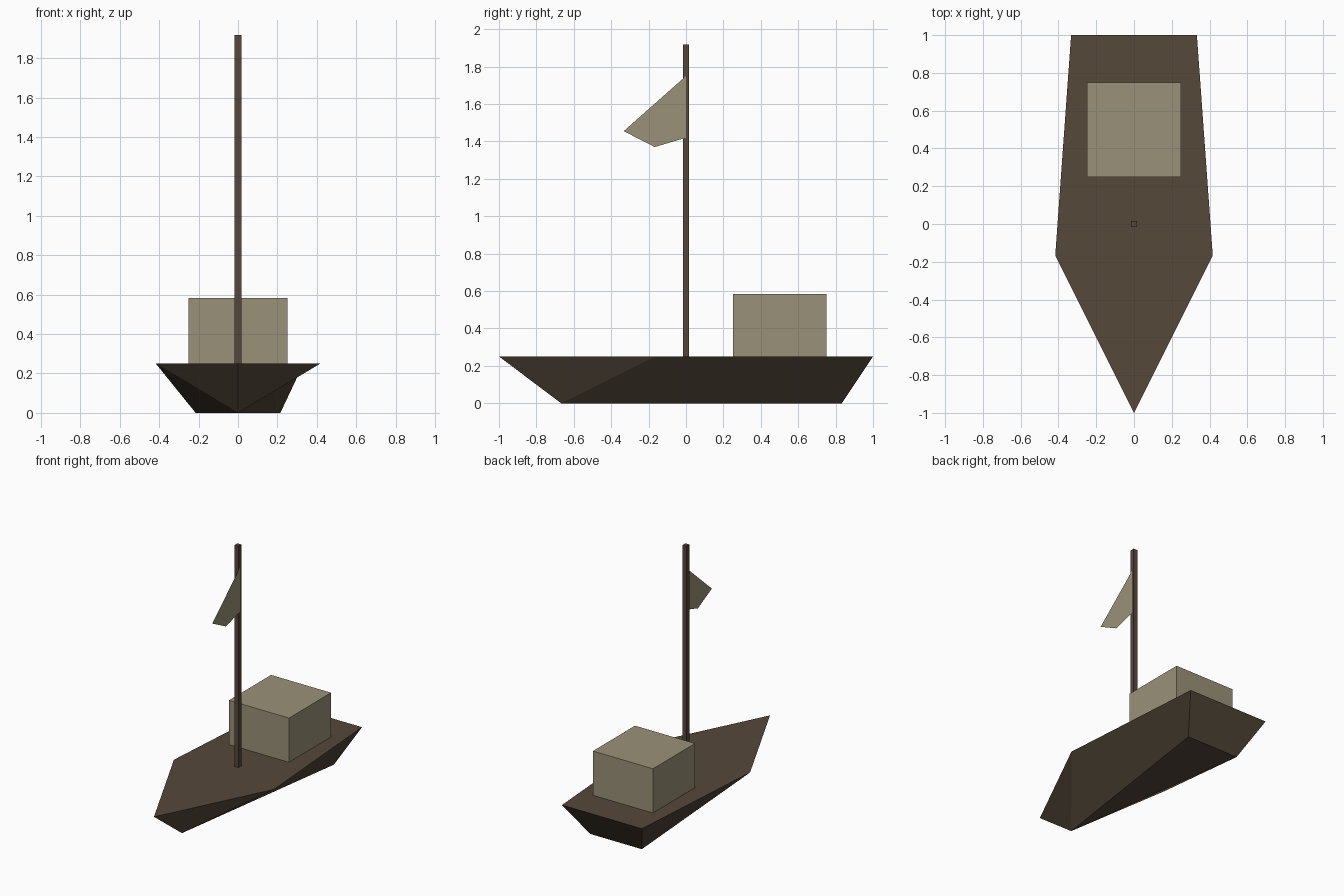
import bpy
import bmesh

cube = bpy.data.objects.get("Cube")
if cube:
    bpy.data.objects.remove(cube, do_unlink=True)


def make_material(name, rgb):
    mat = bpy.data.materials.new(name)
    mat.use_nodes = True
    color = (*rgb, 1)
    mat.diffuse_color = color
    bsdf = mat.node_tree.nodes["Principled BSDF"]
    bsdf.inputs["Base Color"].default_value = color
    bsdf.inputs["Roughness"].default_value = 0.9
    return mat


def make_object(name, verts, faces, mat):
    mesh = bpy.data.meshes.new(name)
    mesh.from_pydata(verts, [], faces)
    mesh.materials.append(mat)
    obj = bpy.data.objects.new(name, mesh)
    bpy.context.collection.objects.link(obj)
    return obj


def make_box(name, size, center, mat):
    obj = make_object(name, [], [], mat)
    bm = bmesh.new()
    bmesh.ops.create_cube(bm, size=1)
    bmesh.ops.scale(bm, vec=size, verts=bm.verts)
    bmesh.ops.translate(bm, vec=center, verts=bm.verts)
    bm.to_mesh(obj.data)
    bm.free()
    return obj


wood = make_material("dark brown wood", (0.09, 0.065, 0.042))
canvas = make_material("pale canvas", (0.323, 0.285, 0.188))

DECK = 0.25

# Hull: five-sided deck tapering to a three-sided keel
deck = [(0, -1), (0.417, -0.167), (0.333, 1), (-0.333, 1), (-0.417, -0.167)]
keel = [(0, -0.667), (0.215, 0.833), (-0.215, 0.833)]
make_object(
    "hull",
    [(x, y, DECK) for x, y in deck] + [(x, y, 0) for x, y in keel],
    [
        (0, 1, 2, 3, 4),   # deck
        (5, 7, 6),         # bottom
        (0, 5, 1),         # left bow
        (0, 4, 5),         # right bow
        (2, 1, 5, 6),      # left side
        (4, 3, 7, 5),      # right side
        (3, 2, 6, 7),      # stern
    ],
    wood,
)

# Cabin
make_box("cabin", (0.5, 0.5, 0.333), (0, 0.5, DECK + 0.1665), canvas)

# Mast
make_box("mast", (0.033, 0.033, 1.667), (0, 0, DECK + 0.8335), wood)

# Pennant: one flat sheet on the left face of the mast
pennant = [(0, 1.75), (-0.333, 1.455), (-0.167, 1.37), (0, 1.42)]
make_object("pennant", [(0.0175, y, z) for y, z in pennant], [(0, 1, 2, 3)], canvas)
